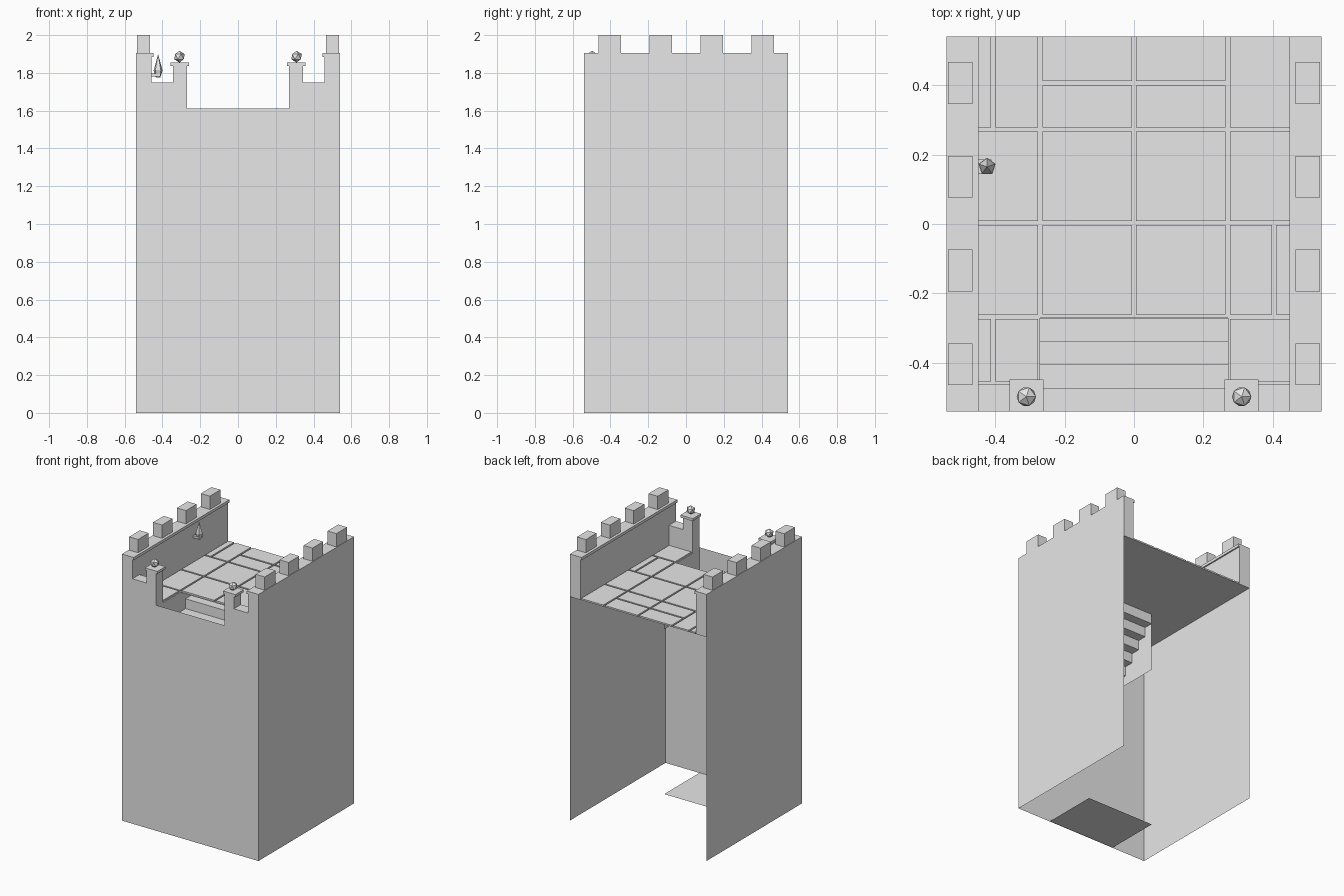
import bpy, bmesh

if "Cube" in bpy.data.objects:
    bpy.data.objects.remove(bpy.data.objects["Cube"], do_unlink=True)

stone = bpy.data.materials.new("grey stone")
stone.use_nodes = True
stone.diffuse_color = (0.8, 0.8, 0.8, 1)
stone.node_tree.nodes["Principled BSDF"].inputs["Base Color"].default_value = (0.8, 0.8, 0.8, 1)

HALF = 0.54      # half width of the tower
DECK = 1.6       # roof deck height
INNER = 0.457    # inner face of the parapets
GATE = 0.27      # half width of the stair opening
STAIR_BACK = -0.14
STAIR_LOW = 1.18


def finish(name, bm):
    mesh = bpy.data.meshes.new(name)
    bm.to_mesh(mesh)
    bm.free()
    mesh.materials.append(stone)
    obj = bpy.data.objects.new(name, mesh)
    bpy.context.collection.objects.link(obj)
    return obj


def add_box(bm, xs, ys, zs, open_bottom=True):
    xs = sorted(xs)
    base = [bm.verts.new((x, y, zs[0])) for x, y in
            ((xs[0], ys[0]), (xs[1], ys[0]), (xs[1], ys[1]), (xs[0], ys[1]))]
    top = [bm.verts.new((v.co.x, v.co.y, zs[1])) for v in base]
    bm.faces.new(top)
    if not open_bottom:
        bm.faces.new(base[::-1])
    for i in range(4):
        j = (i + 1) % 4
        bm.faces.new((base[i], base[j], top[j], top[i]))


def box(name, xs, ys, zs, open_bottom=True):
    bm = bmesh.new()
    add_box(bm, xs, ys, zs, open_bottom)
    return finish(name, bm)


def sheet(name, *polygons):
    bm = bmesh.new()
    for points in polygons:
        bm.faces.new([bm.verts.new(p) for p in points])
    return finish(name, bm)


def flat(x0, x1, y0, y1, z):
    return [(x0, y0, z), (x1, y0, z), (x1, y1, z), (x0, y1, z)]


# Thin tower walls, open at the back
sheet("front_wall", [(-HALF, -HALF, 0), (HALF, -HALF, 0), (HALF, -HALF, DECK), (-HALF, -HALF, DECK)])
sheet("gate_sill", [(-GATE, -HALF, DECK), (GATE, -HALF, DECK),
                    (GATE, -HALF, DECK + 0.012), (-GATE, -HALF, DECK + 0.012)])
sheet("ground_patch", flat(-GATE, GATE, -HALF, STAIR_BACK, 0.002))

# Roof deck with a notch over the stairs
sheet("deck", flat(-HALF, HALF, -GATE, HALF, DECK),
      flat(-HALF, -GATE, -HALF, -GATE, DECK), flat(GATE, HALF, -HALF, -GATE, DECK))

# Paving slabs: each row has a depth range and the column edges of its slabs
rows = [
    ((0.405, HALF), (-GATE, 0, GATE)),
    ((0.272, 0.405), (-GATE, 0, GATE)),
    ((0.272, HALF), (-INNER, -0.405, -GATE)),
    ((0.272, HALF), (GATE, INNER)),
    ((0.003, 0.272), (-INNER, -GATE, 0, GATE, INNER)),
    ((-0.267, 0.003), (-INNER, -GATE, 0, GATE, 0.403, INNER)),
    ((-0.46, -0.267), (-INNER, -0.405, -GATE)),
    ((-0.46, -0.267), (GATE, INNER)),
]
gap = 0.006
bm = bmesh.new()
for (y0, y1), cols in rows:
    back = y1 if y1 == HALF else y1 - gap
    for x0, x1 in zip(cols, cols[1:]):
        add_box(bm, (x0 + gap, x1 - gap), (y0 + gap, back), (DECK, DECK + 0.011))
finish("paving_slabs", bm)

# Stairs going down from the deck to the front, as a folded sheet
steps = 6
run = (STAIR_BACK + HALF) / steps
rise = (DECK - STAIR_LOW) / steps
profile = []
for i in range(steps):
    z = STAIR_LOW + i * rise
    profile += [(-HALF + i * run, z), (-HALF + (i + 1) * run, z)]
profile.append((STAIR_BACK, DECK))
sheet("stairs", *[[(-GATE, a[0], a[1]), (GATE, a[0], a[1]), (GATE, b[0], b[1]), (-GATE, b[0], b[1])]
                  for a, b in zip(profile, profile[1:])])

# Parts mirrored on both sides
for side, s in (("left", 1), ("right", -1)):
    x = s * HALF
    wall = [(x, -HALF, 0), (x, HALF, 0), (x, HALF, DECK), (x, -HALF, DECK)]
    sheet(side + "_wall", wall[::s])
    g = s * GATE
    cheek = [(g, -HALF, STAIR_LOW), (g, -HALF, DECK), (g, STAIR_BACK, DECK), (g, STAIR_BACK, STAIR_LOW)]
    sheet(side + "_stair_cheek", cheek[::s])

    # Side parapet, coping and merlons
    box(side + "_parapet", (s * INNER, x), (-HALF, HALF), (DECK, 1.885))
    box(side + "_coping", (s * 0.447, x), (-HALF, HALF), (1.885, 1.905), False)
    bm = bmesh.new()
    for i in range(4):
        y = -0.404 + i * 0.27
        add_box(bm, (s * 0.465, s * 0.536), (y - 0.06, y + 0.06), (1.905, 2.0))
    finish(side + "_merlons", bm)

    # Low front parapet and gate post with a ball finial
    box(side + "_front_parapet", (s * 0.345, s * INNER), (-HALF, -0.46), (DECK, 1.75))
    box(side + "_gate_post", (g, s * 0.345), (-HALF, -0.46), (DECK, 1.837))
    box(side + "_post_cap", (s * 0.26, s * 0.358), (-HALF, -0.448), (1.837, 1.855), False)
    bpy.ops.mesh.primitive_ico_sphere_add(subdivisions=1, radius=0.031, location=(s * 0.31, -0.497, 1.886))
    ball = bpy.context.object
    ball.name = side + "_finial"
    ball.data.materials.append(stone)

# Wall torch: bracket, cup and pointed flame
box("torch_bracket", (-INNER, -0.41), (0.145, 0.185), (1.782, 1.797), False)
for name, r0, r1, z0, z1 in (("torch_cup", 0.012, 0.026, 1.775, 1.815),
                             ("torch_flame", 0.024, 0, 1.815, 1.9)):
    bpy.ops.mesh.primitive_cone_add(vertices=5, radius1=r0, radius2=r1, depth=z1 - z0,
                                    location=(-0.423, 0.165, (z0 + z1) / 2))
    part = bpy.context.object
    part.name = name
    part.data.materials.append(stone)
